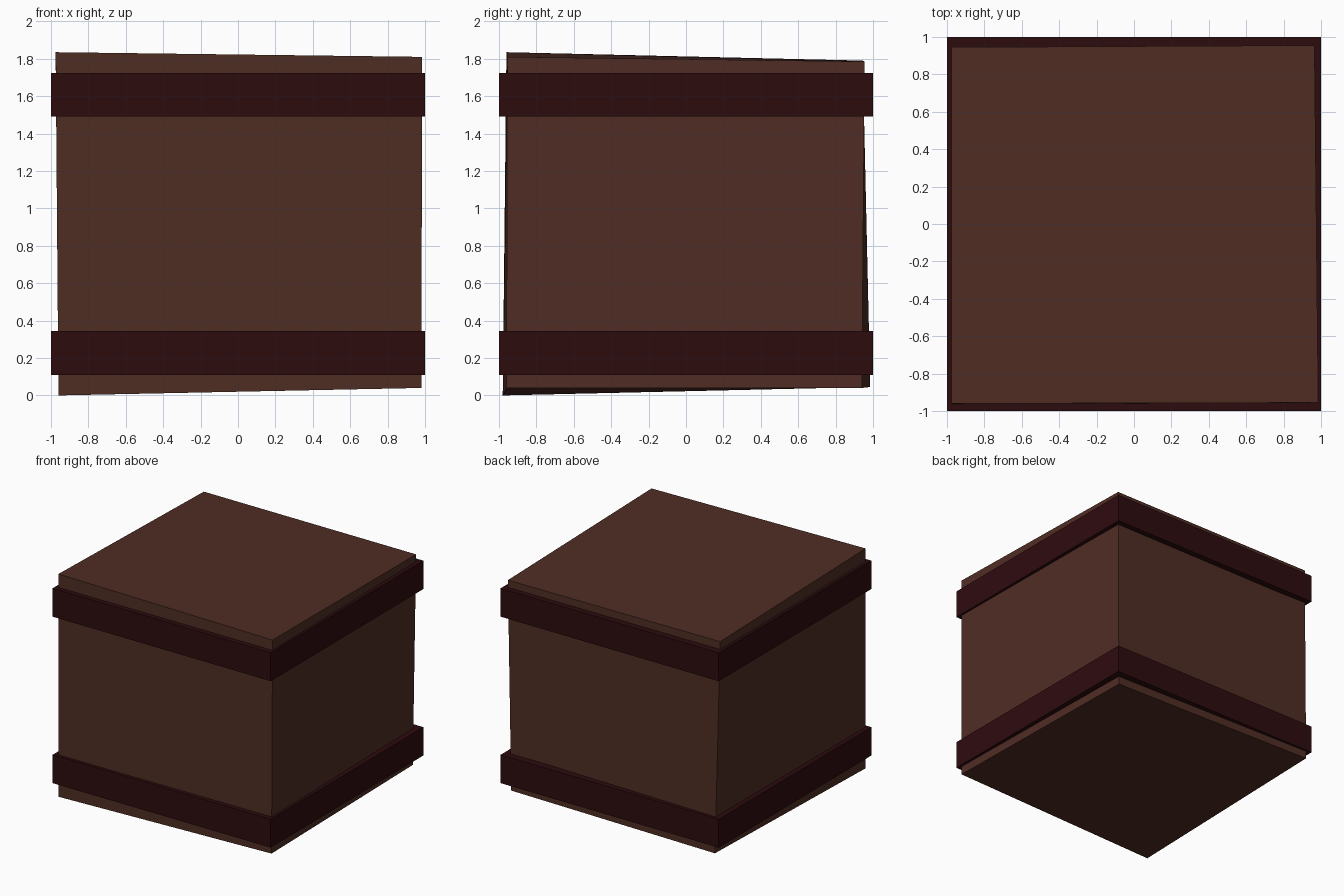
import bpy
import bmesh

cube = bpy.data.objects.get("Cube")
if cube:
    bpy.data.objects.remove(cube, do_unlink=True)


def make_material(name, colour):
    mat = bpy.data.materials.new(name)
    mat.use_nodes = True
    mat.diffuse_color = colour
    mat.node_tree.nodes["Principled BSDF"].inputs["Base Color"].default_value = colour
    return mat


def make_block(name, bottom, top, mat):
    """Six-sided block from two corner loops, each counter-clockwise from above."""
    bm = bmesh.new()
    lower = [bm.verts.new(p) for p in bottom]
    upper = [bm.verts.new(p) for p in top]
    bm.faces.new(lower[::-1])
    bm.faces.new(upper)
    for i in range(4):
        j = (i + 1) % 4
        bm.faces.new((lower[i], lower[j], upper[j], upper[i]))
    mesh = bpy.data.meshes.new(name)
    bm.to_mesh(mesh)
    bm.free()
    mesh.materials.append(mat)
    obj = bpy.data.objects.new(name, mesh)
    bpy.context.collection.objects.link(obj)
    return obj


def square(z):
    return [(-1, -1, z), (1, -1, z), (1, 1, z), (-1, 1, z)]


wood = make_material("brown wood", (0.078, 0.026, 0.017, 1))
strap = make_material("dark red strap", (0.027, 0.0035, 0.0045, 1))

# Slightly crooked crate body
make_block(
    "crate_body",
    [(-0.96, -0.98, 0), (0.98, -0.96, 0.04), (0.945, 0.94, 0.04), (-0.955, 0.985, 0.045)],
    [(-0.975, -0.96, 1.835), (0.985, -0.955, 1.81), (0.965, 0.955, 1.785), (-0.975, 0.945, 1.79)],
    wood,
)

# Straps around the body
for name, low, high in (("lower_strap", 0.11, 0.345), ("upper_strap", 1.49, 1.725)):
    make_block(name, square(low), square(high), strap)
